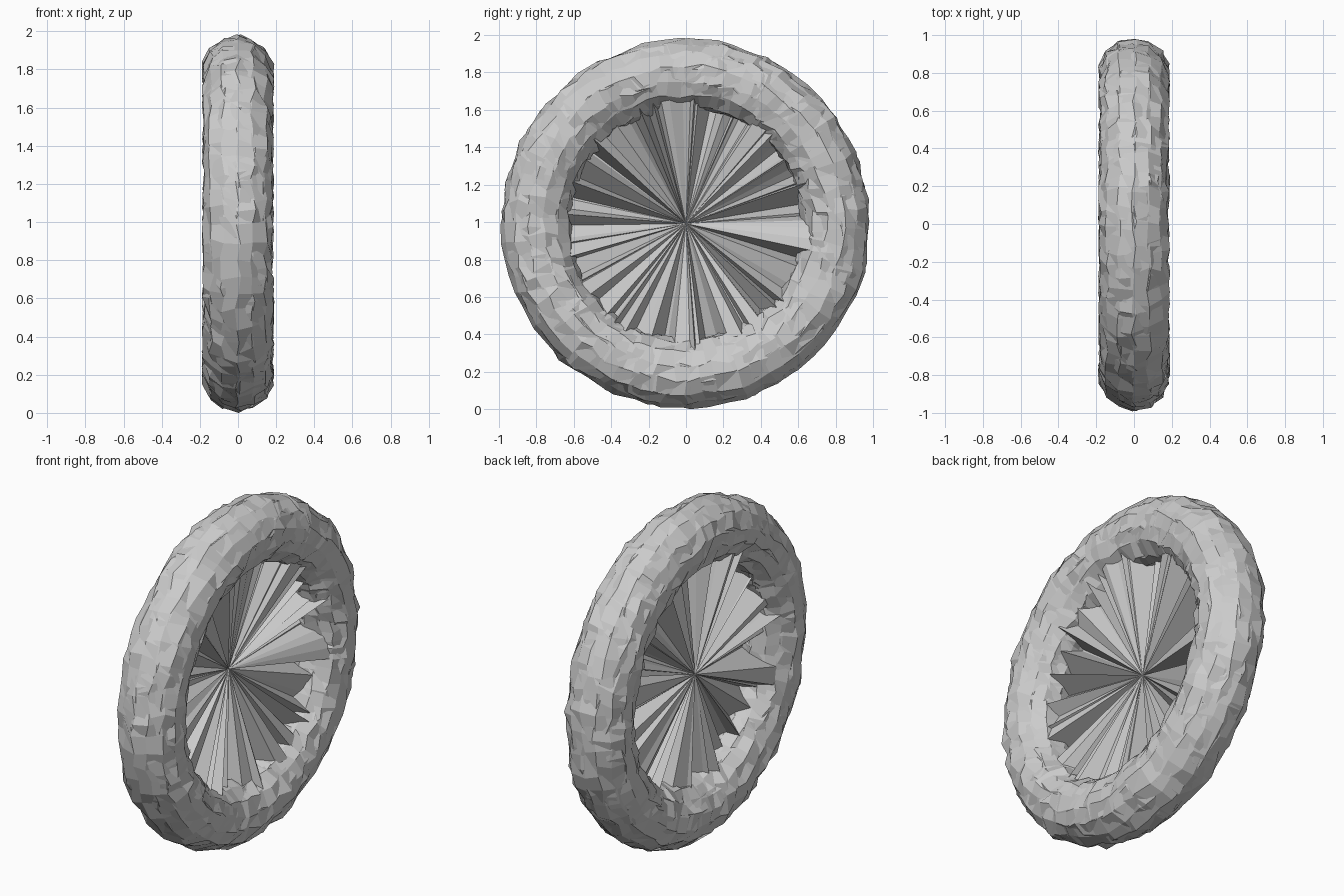
import bpy, bmesh, random
from math import sin, cos, pi, sqrt
from mathutils import Vector

if "Cube" in bpy.data.objects:
    bpy.data.objects.remove(bpy.data.objects["Cube"])

random.seed(11)
CENTRE_Z = 0.992
MAJOR, MINOR = 0.80, 0.178      # ring radius, tube radius
SEGS, SIDES = 64, 14
LAYERS = 3                      # interpenetrating rough skins


def jitter(a):
    return Vector([random.uniform(-a, a) for _ in range(3)])


def polar(x, r, a):
    """Point around the wheel axle, which runs along x."""
    return Vector((x, r * cos(a), CENTRE_Z + r * sin(a)))


def finish(bm, name):
    bmesh.ops.recalc_face_normals(bm, faces=bm.faces)
    mesh = bpy.data.meshes.new(name)
    bm.to_mesh(mesh)
    bm.free()
    obj = bpy.data.objects.new(name, mesh)
    bpy.context.collection.objects.link(obj)
    return obj


# Rough outer ring: overlapping torus skins whose points are randomly nudged
bm = bmesh.new()
for layer in range(LAYERS):
    rings = []
    for i in range(SEGS):
        a = 2 * pi * (i + layer / LAYERS) / SEGS
        ring = []
        for j in range(SIDES):
            t = 2 * pi * j / SIDES
            p = polar(MINOR * sin(t), MAJOR + MINOR * cos(t), a) + jitter(0.017)
            p.z = max(p.z, 0.0)
            ring.append(bm.verts.new(p))
        rings.append(ring)
    for i in range(SEGS):
        r0, r1 = rings[i], rings[(i + 1) % SEGS]
        for j in range(SIDES):
            k = (j + 1) % SIDES
            bm.faces.new((r0[j], r1[j], r1[k], r0[k]))
finish(bm, "rough_ring")

# Crumpled centre membrane: crossing fans from the hub to a ragged rim
bm = bmesh.new()
hub = bm.verts.new(polar(-0.06, 0, 0))
for layer in range(2):
    rim = []
    for i in range(SEGS):
        a = 2 * pi * (i + layer / 2 + random.uniform(-0.4, 0.4)) / SEGS
        x = random.uniform(-0.15, 0.15)
        # follow the inside of the ring so the rim tucks against it
        r = MAJOR - sqrt(MINOR ** 2 - x ** 2) + random.uniform(0.0, 0.03)
        rim.append(bm.verts.new(polar(x, r, a)))
    for i in range(SEGS):
        bm.faces.new((hub, rim[i], rim[(i + 1) % SEGS]))
finish(bm, "crumpled_membrane")
